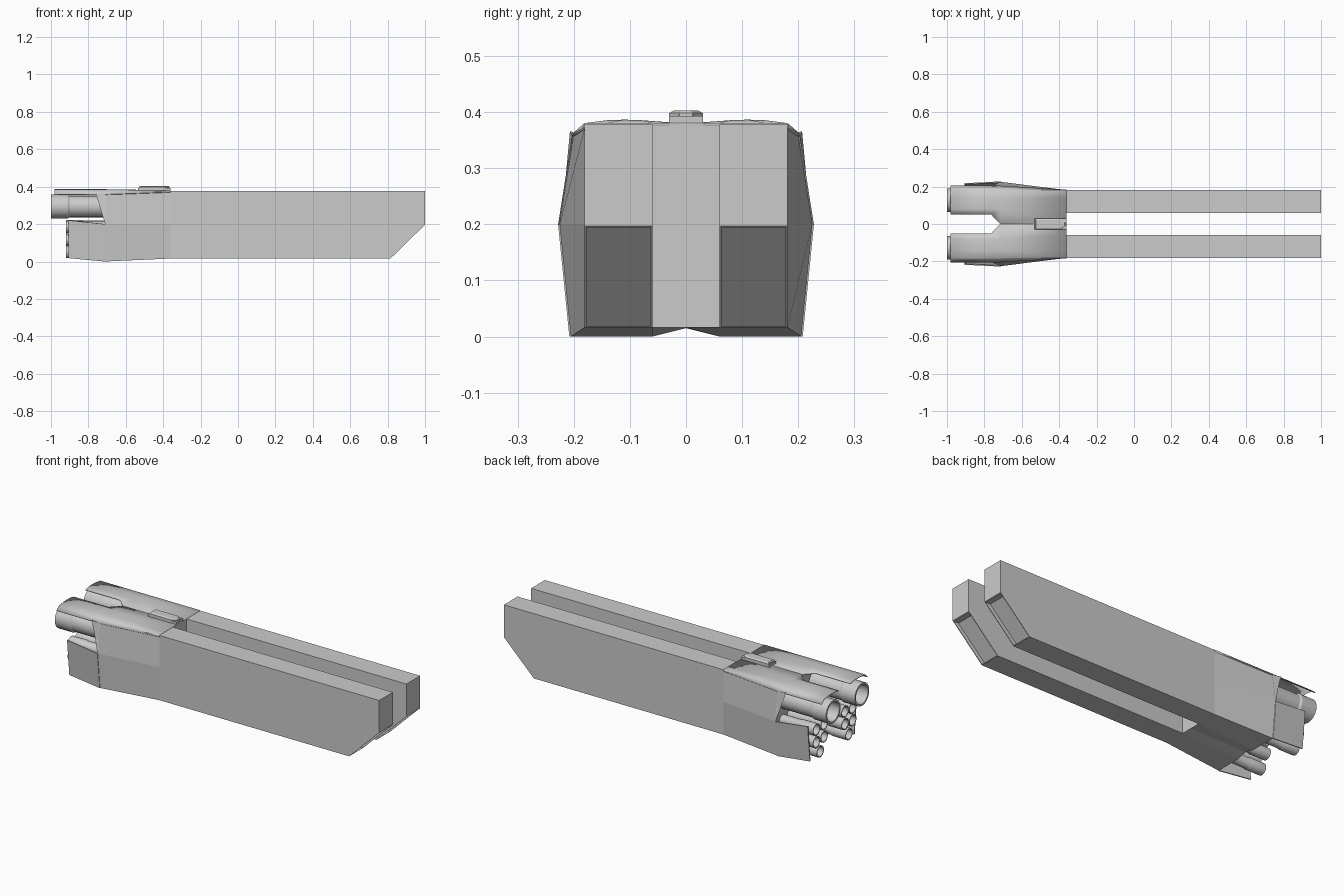
import bpy, bmesh, math
from mathutils import Matrix

if "Cube" in bpy.data.objects:
    bpy.data.objects.remove(bpy.data.objects["Cube"])

hull = bpy.data.materials.new("hull_grey")
hull.diffuse_color = (0.6, 0.6, 0.6, 1)
hull.use_nodes = True
hull.node_tree.nodes["Principled BSDF"].inputs["Base Color"].default_value = hull.diffuse_color


def finish(name, bm, mirror=False, thick=0, offset=-1, smooth=None):
    bmesh.ops.recalc_face_normals(bm, faces=bm.faces)
    me = bpy.data.meshes.new(name)
    bm.to_mesh(me)
    bm.free()
    me.materials.append(hull)
    ob = bpy.data.objects.new(name, me)
    bpy.context.collection.objects.link(ob)
    if thick:
        m = ob.modifiers.new("thickness", 'SOLIDIFY')
        m.thickness, m.offset = thick, offset
    if mirror:
        m = ob.modifiers.new("mirror", 'MIRROR')
        m.use_axis = (False, True, False)
        m.use_clip = True
    if smooth:
        bpy.context.view_layer.objects.active = ob
        ob.select_set(True)
        bpy.ops.object.shade_smooth_by_angle(angle=math.radians(smooth))
        ob.select_set(False)
    return ob


def loft(rings, cyclic=True, caps=True):
    """Skin a list of equal-length rings."""
    bm = bmesh.new()
    rows = [[bm.verts.new(p) for p in r] for r in rings]
    n = len(rows[0])
    for a, b in zip(rows, rows[1:]):
        for i in range(n if cyclic else n - 1):
            j = (i + 1) % n
            bm.faces.new((a[i], a[j], b[j], b[i]))
    if caps:
        bm.faces.new(rows[0])
        bm.faces.new(rows[-1])
    return bm


# Twin prongs with chamfered noses and recessed panels
side = [(-0.4, 0.016), (0.815, 0.016), (1, 0.197), (1, 0.378), (-0.36, 0.378), (-0.4, 0.37)]
bm = loft([[(x, y, z) for x, z in side] for y in (0.06, 0.181)])
bmesh.ops.recalc_face_normals(bm, faces=bm.faces)
nose = [f for f in bm.faces if f.normal.x > 0.5 and f.normal.z < -0.5]
bmesh.ops.inset_individual(bm, faces=nose, thickness=0.005)
bmesh.ops.inset_individual(bm, faces=nose, thickness=0.0005)
bmesh.ops.translate(bm, verts=nose[0].verts, vec=(-0.03, 0, 0))
finish("prong", bm, mirror=True)


# Flared rear body
def section(x, half):
    return [(x, y, z) for y, z in half] + [(x, -y, z) for y, z in reversed(half[1:-1])]


rear = [(0, .376), (.18, .376), (.2, .358), (.225, .2), (.205, 0), (.06, 0), (0, .015)]
front = [(0, .376), (.181, .376), (.181, .37), (.181, .2), (.181, .016), (.06, .016), (0, .016)]
finish("rear_body", loft([section(-0.71, rear), section(-0.36, front)]))

# Roof sheet with swollen ridges, curled edges and a rear notch
ys, zs = (.08, .11, .14, .18, .203), (.377, .383, .384, .383, .378, .358)
rows = [[(x, y, z) for y, z in zip((inner,) + ys, zs)]
        for x, inner in ((-.98, .052), (-.765, .052), (-.715, 0))]
rows.append([(-.36, y, z) for y, z in
             zip((0, .06, .1, .14, .18, .182), (.378,) * 5 + (.37,))])
finish("roof", loft(rows, False, False), mirror=True, thick=0.005, offset=0, smooth=35)

# Side plates shielding the engines
bm = bmesh.new()
a, b, c, d, e, f = [bm.verts.new(p) for p in (
    (-.71, .205, 0), (-.71, .225, .2), (-.905, .215, .22),
    (-.905, .195, .018), (-.76, .204, .365), (-.71, .2, .358))]
bm.faces.new((a, b, c, d))
bm.faces.new((b, f, e))
finish("side_plate", bm, mirror=True, thick=0.006, offset=0)


# Hollow engine tubes along x
def tube(name, y, z, r, x0, x1, depth):
    prof = [(x1, r * .9), (x0 + .1, r * .9), (x0 + .09, r), (x0, r),
            (x0, r * .84), (x0 + depth, r * .78)]
    n = 24
    rings = [[(x, y + q * math.cos(2 * math.pi * i / n), z + q * math.sin(2 * math.pi * i / n))
              for i in range(n)] for x, q in prof]
    finish(name, loft(rings), mirror=True, smooth=30)


tube("main_engine", .127, .294, .064, -1, -.7, .1)
for k, (y, z) in enumerate([(.092, .19), (.16, .185), (.092, .12), (.16, .115), (.127, .05)]):
    tube(f"small_engine_{k + 1}", y, z, .032, -.92, -.7, .06)

# Low bridge on the roof: slab base and a faceted, pointed cap
base = [(-.03, .37), (.03, .37), (.03, .393), (-.03, .393)]
finish("bridge_base", loft([[(x, y, z) for y, z in base] for x in (-.535, -.36)]))
plan = [(-.53, -.03), (-.53, .03), (-.39, .03), (-.365, .012),
        (-.365, -.012), (-.39, -.03)]
cap = [[(-.45 + (x + .45) * s, y * t, z) for x, y in plan]
       for s, t, z in ((1, 1, .392), (1, 1, .398), (.93, .7, .403))]
finish("bridge_cap", loft(cap))
